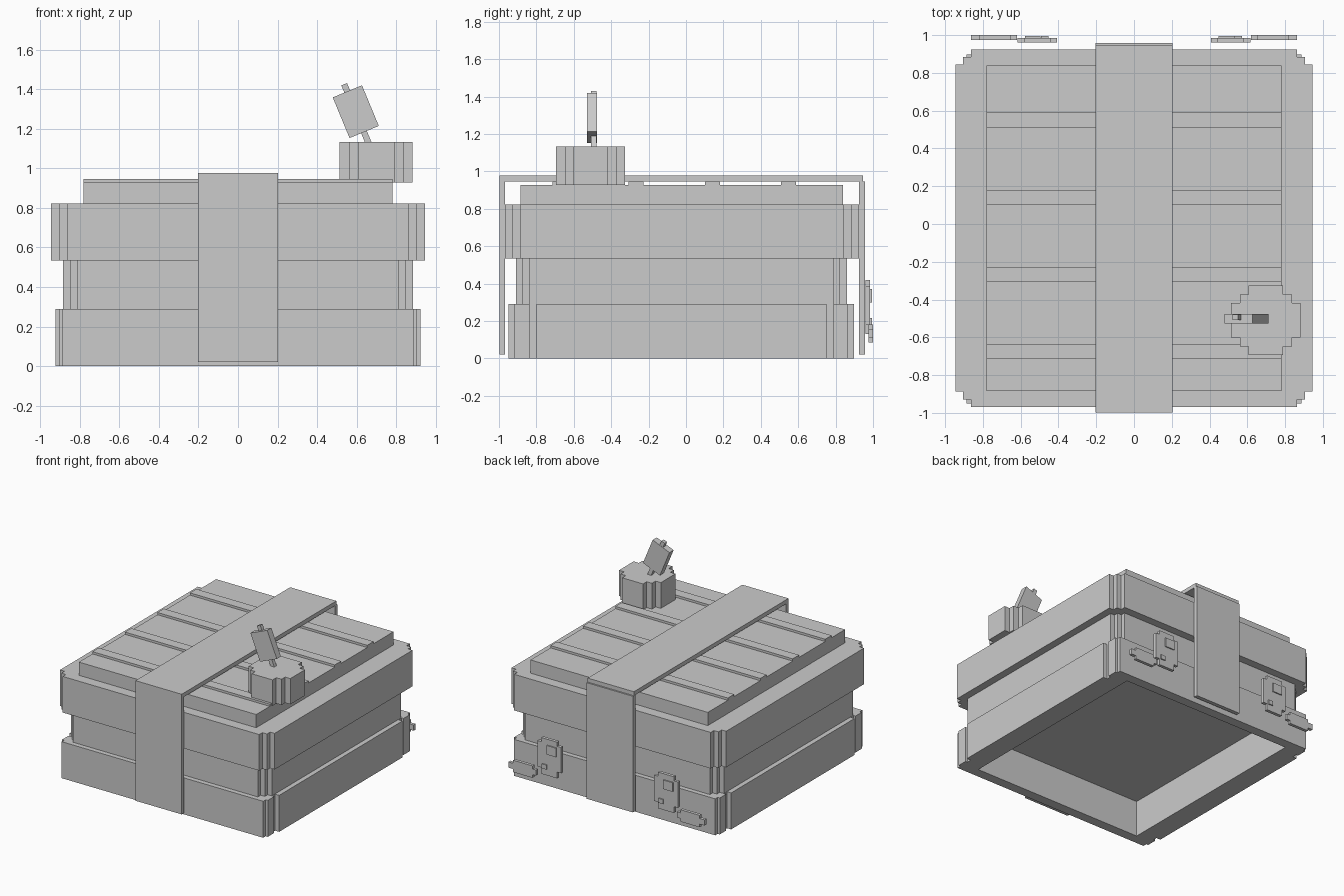
import bpy, math
from mathutils import Matrix

cube = bpy.data.objects.get("Cube")
if cube:
    bpy.data.objects.remove(cube, do_unlink=True)

grey = bpy.data.materials.new("light_grey")
grey.use_nodes = True
COLOUR = (0.6, 0.6, 0.6, 1)
grey.diffuse_color = COLOUR
grey.node_tree.nodes["Principled BSDF"].inputs["Base Color"].default_value = COLOUR


def box(name, x, y, z, tilt=0):
    """Box from (min, max) ranges, tilted about y through its centre."""
    bpy.ops.mesh.primitive_cube_add(size=1)
    ob = bpy.context.object
    ob.name = name
    spans = (x, y, z)
    size = [b - a for a, b in spans]
    ob.data.transform(Matrix.Rotation(math.radians(tilt), 4, "Y") @ Matrix.Diagonal((*size, 1)))
    ob.location = [(a + b) / 2 for a, b in spans]
    ob.data.materials.append(grey)
    return ob


def prism(name, outline, z):
    """Upright prism over a closed outline."""
    n = len(outline)
    verts = [(px, py, h) for h in z for px, py in outline]
    faces = [tuple(reversed(range(n))), tuple(range(n, 2 * n))]
    faces += [(i, (i + 1) % n, n + (i + 1) % n, n + i) for i in range(n)]
    mesh = bpy.data.meshes.new(name)
    mesh.from_pydata(verts, [], faces)
    mesh.materials.append(grey)
    ob = bpy.data.objects.new(name, mesh)
    bpy.context.collection.objects.link(ob)
    return ob


def stepped(name, centre, half, step, z):
    """Block whose four corners are cut into two square steps."""
    hx, hy = half
    corner = [(hx, hy - 2 * step), (hx - step, hy - 2 * step), (hx - step, hy - step),
              (hx - 2 * step, hy - step), (hx - 2 * step, hy)]
    outline = []
    for sx, sy in ((1, 1), (-1, 1), (-1, -1), (1, -1)):
        pts = [(centre[0] + sx * a, centre[1] + sy * b) for a, b in corner]
        outline += pts if sx * sy > 0 else pts[::-1]
    return prism(name, outline, z)


CY = -0.025

# Hollow base: open frame with corner posts and raised side panels
for side, tag in ((1, "left"), (-1, "right")):
    def span(a, b):
        return tuple(sorted((side * a, side * b)))
    box(f"base_wall_{tag}", span(0.755, 0.886), (-0.949, 0.898), (0, 0.29))
    box(f"base_panel_{tag}", span(0.886, 0.922), (-0.80, 0.75), (0, 0.29))
    for end, where in ((-1, "front"), (1, "back")):
        ys = sorted((CY + end * 0.813, CY + end * 0.892))
        box(f"base_post_{where}_{tag}", span(0.886, 0.904), ys, (0, 0.29))
box("base_wall_front", (-0.755, 0.755), (-0.949, -0.87), (0, 0.29))
box("base_wall_back", (-0.755, 0.755), (0.82, 0.898), (0, 0.29))

# Stacked body and lid
stepped("middle_block", (0, CY), (0.884, 0.885), 0.036, (0.29, 0.535))
stepped("upper_block", (0, -0.022), (0.944, 0.946), 0.04, (0.535, 0.822))
box("lid_panel", (-0.78, 0.78), (-0.885, 0.84), (0.822, 0.927))
for i in range(4):
    y = -0.675 + i * 0.408
    box(f"lid_slat_{i + 1}", (-0.78, 0.78), (y - 0.04, y + 0.04), (0.927, 0.945))

# Strap wrapped over front, top and back
STRAP = (-0.203, 0.203)
box("strap_top", STRAP, (-0.998, 0.945), (0.945, 0.977))
box("strap_front", STRAP, (-0.998, -0.968), (0.022, 0.945))
box("strap_back", STRAP, (0.926, 0.957), (0.022, 0.945))

# Round pot with a leaning tag on a stick
stepped("pot", (0.698, -0.51), (0.184, 0.184), 0.046, (0.927, 1.132))
box("tag", (0.515, 0.675), (-0.528, -0.476), (1.175, 1.397), tilt=-22.5)
box("stick", (0.583, 0.614), (-0.508, -0.478), (1.113, 1.437), tilt=-22.5)

# Two small badges on the back, each with a bar pointing outwards
for side, tag in ((1, "left"), (-1, "right")):
    c = side * 0.513
    box(f"badge_{tag}", (c - 0.105, c + 0.105), (0.96, 0.985), (0.18, 0.385))
    box(f"badge_core_{tag}", (c - 0.07, c + 0.07), (0.96, 0.985), (0.13, 0.418))
    box(f"badge_plate_{tag}", (c - 0.065, c + 0.018), (0.985, 0.994), (0.30, 0.372))
    box(f"badge_stud_{tag}", (c + 0.02, c + 0.06), (0.985, 0.994), (0.18, 0.215))
    for part, a, b, z in (("bar", 0.62, 0.863, (0.11, 0.155)), ("bar_core", 0.65, 0.82, (0.085, 0.18))):
        box(f"{part}_{tag}", sorted((side * a, side * b)), (0.975, 1.0), z)
